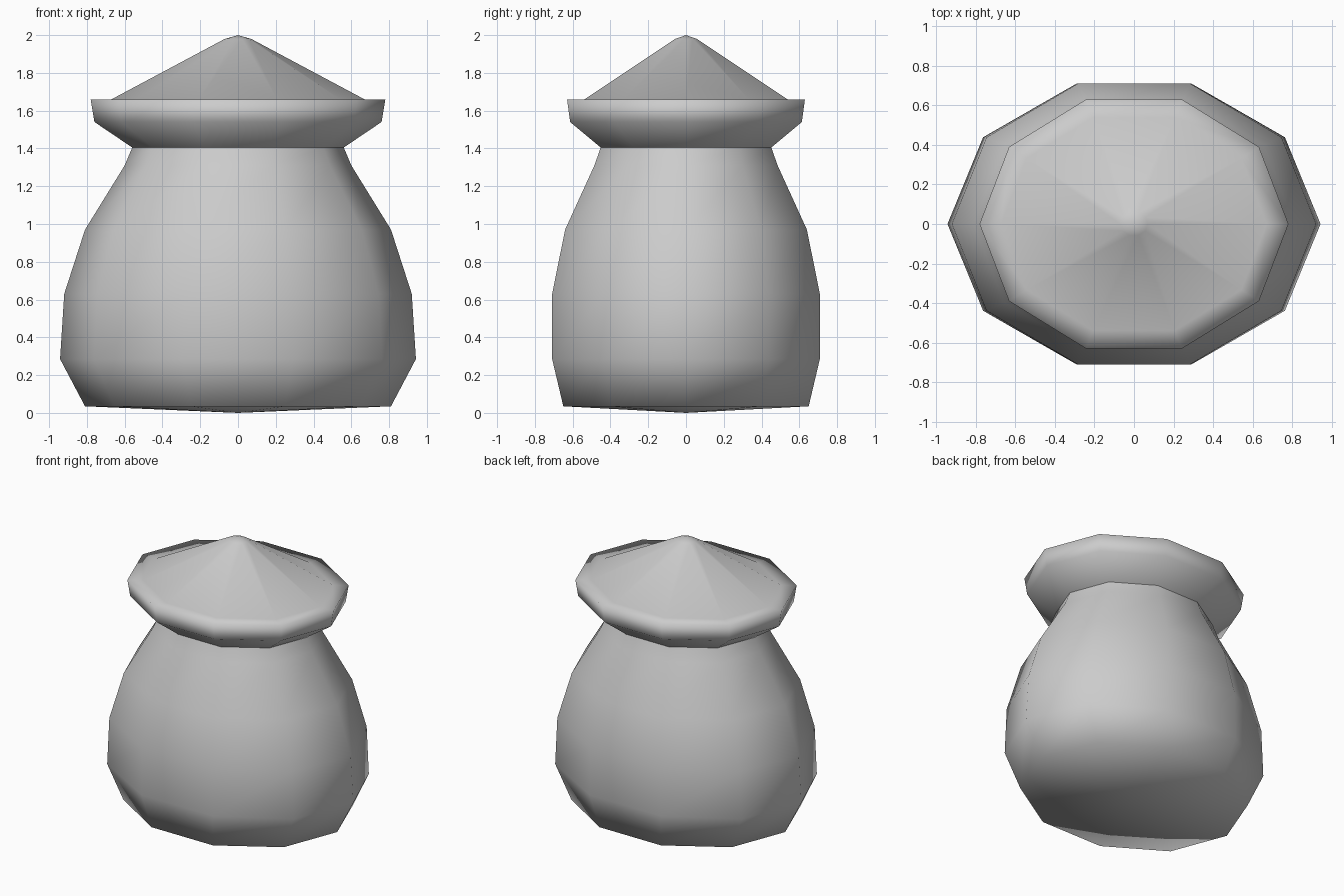
import bpy, bmesh
from math import cos, sin, pi

if "Cube" in bpy.data.objects:
    bpy.data.objects.remove(bpy.data.objects["Cube"])

SIDES = 10


def lathe(name, rings, bottom=None, top=None):
    """Stack oval rings (x radius, y radius, z); close ends with a centre point."""
    bm = bmesh.new()
    loops = [[bm.verts.new((rx * cos(2 * pi * i / SIDES), ry * sin(2 * pi * i / SIDES), z))
              for i in range(SIDES)] for rx, ry, z in rings]
    for lo, hi in zip(loops, loops[1:]):
        for i in range(SIDES):
            j = (i + 1) % SIDES
            bm.faces.new((lo[i], lo[j], hi[j], hi[i]))
    for tip, loop in ((bottom, loops[0]), (top, loops[-1])):
        if tip is not None:
            c = bm.verts.new((0, 0, tip))
            for i in range(SIDES):
                bm.faces.new((loop[i], loop[(i + 1) % SIDES], c))
    bmesh.ops.recalc_face_normals(bm, faces=bm.faces)
    for f in bm.faces:
        f.smooth = True
    mesh = bpy.data.meshes.new(name)
    bm.to_mesh(mesh)
    bm.free()
    ob = bpy.data.objects.new(name, mesh)
    bpy.context.collection.objects.link(ob)
    return ob


# Bulging sack body, slightly pointed underneath
lathe("sack_body", [
    (0.81, 0.683, 0.035),
    (0.942, 0.745, 0.285),
    (0.92, 0.745, 0.63),
    (0.81, 0.673, 0.97),
    (0.60, 0.51, 1.31),
    (0.56, 0.475, 1.405),
], bottom=0.0)

# Flared mouth with a flat rim and the heaped contents
lathe("mouth_and_heap", [
    (0.56, 0.475, 1.405),
    (0.76, 0.645, 1.54),
    (0.78, 0.662, 1.66),
    (0.67, 0.565, 1.66),
    (0.07, 0.06, 1.98),
], top=2.0)
